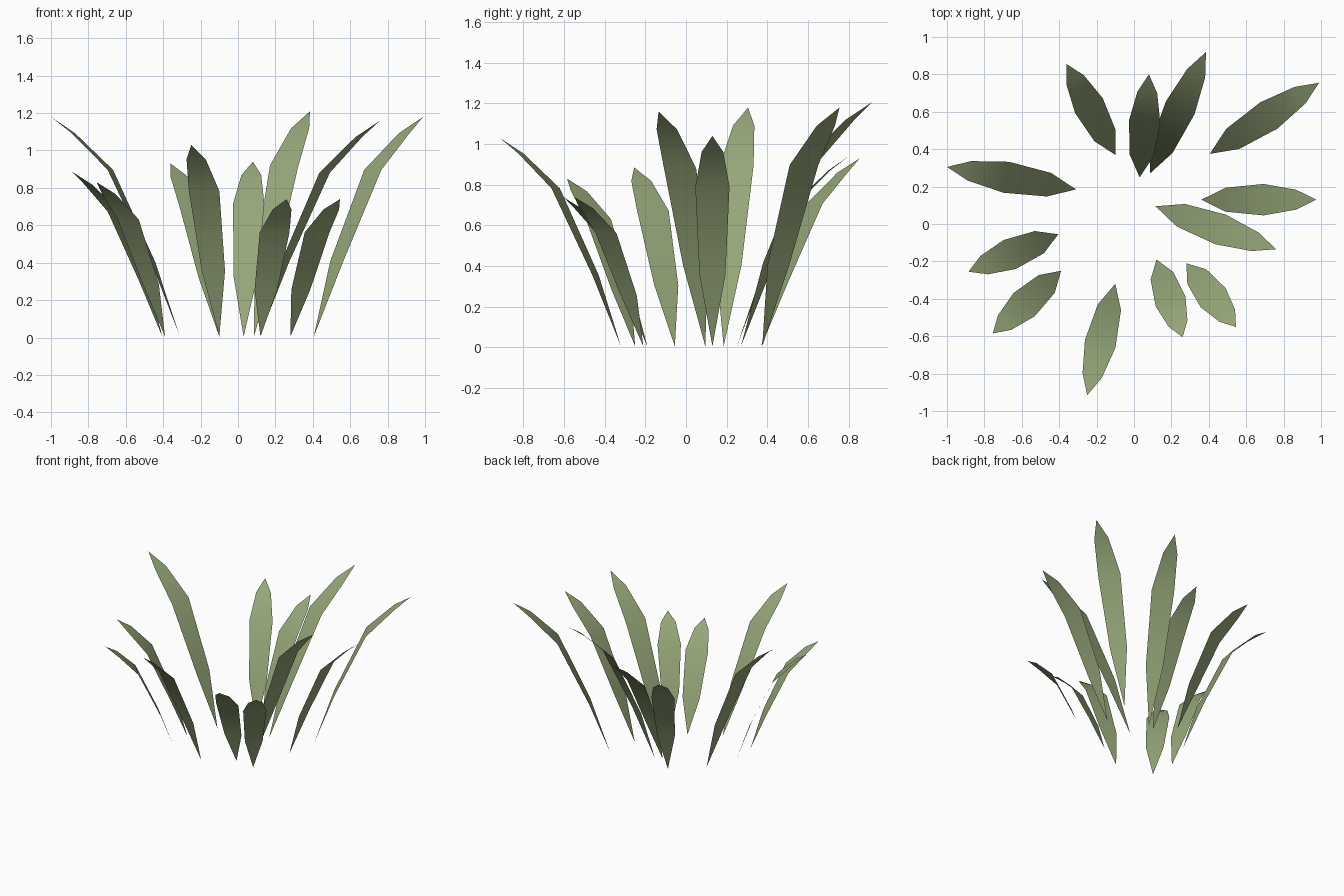
import bpy
from mathutils import Vector

green = bpy.data.materials.new("leaf_green")
green.diffuse_color = (0.30, 0.38, 0.19, 1)

# Leaf rows: outward fraction, height fraction, half width
ROWS = [(0.21, 0.345, 0.064), (0.54, 0.76, 0.084), (0.825, 0.925, 0.053)]

# Each leaf: base x, base y, tip x, tip y, tip z
LEAVES = [
    (-0.10, 0.37, -0.36, 0.855, 0.93),
    (0.03, 0.25, 0.08, 0.80, 0.94),
    (0.085, 0.27, 0.385, 0.92, 1.21),
    (0.405, 0.375, 0.99, 0.755, 1.18),
    (0.36, 0.13, 0.975, 0.13, 1.04),
    (0.115, 0.095, 0.76, -0.135, 1.16),
    (0.28, -0.21, 0.545, -0.55, 0.74),
    (0.12, -0.19, 0.26, -0.605, 0.74),
    (-0.10, -0.32, -0.25, -0.915, 1.03),
    (-0.39, -0.25, -0.755, -0.585, 0.83),
    (-0.405, -0.055, -0.885, -0.255, 0.885),
    (-0.31, 0.185, -1.0, 0.305, 1.18),
]


def leaf(index, bx, by, tx, ty, tz):
    base, tip = Vector((bx, by, 0.005)), Vector((tx, ty, tz))
    side = Vector((by - ty, tx - bx, 0)).normalized()
    verts = [base]
    for out, up, half in ROWS:
        mid = base.lerp(tip, out)
        mid.z = tz * up
        verts += [mid - side * half, mid + side * half]
    verts.append(tip)
    faces = [(0, 1, 2), (1, 3, 4, 2), (3, 5, 6, 4), (5, 7, 6)]
    mesh = bpy.data.meshes.new(f"leaf_{index}")
    mesh.from_pydata(verts, [], faces)
    mesh.materials.append(green)
    mesh.shade_smooth()
    obj = bpy.data.objects.new(f"leaf_{index}", mesh)
    bpy.context.collection.objects.link(obj)


# Ring of arching leaves
for i, spec in enumerate(LEAVES, 1):
    leaf(i, *spec)
